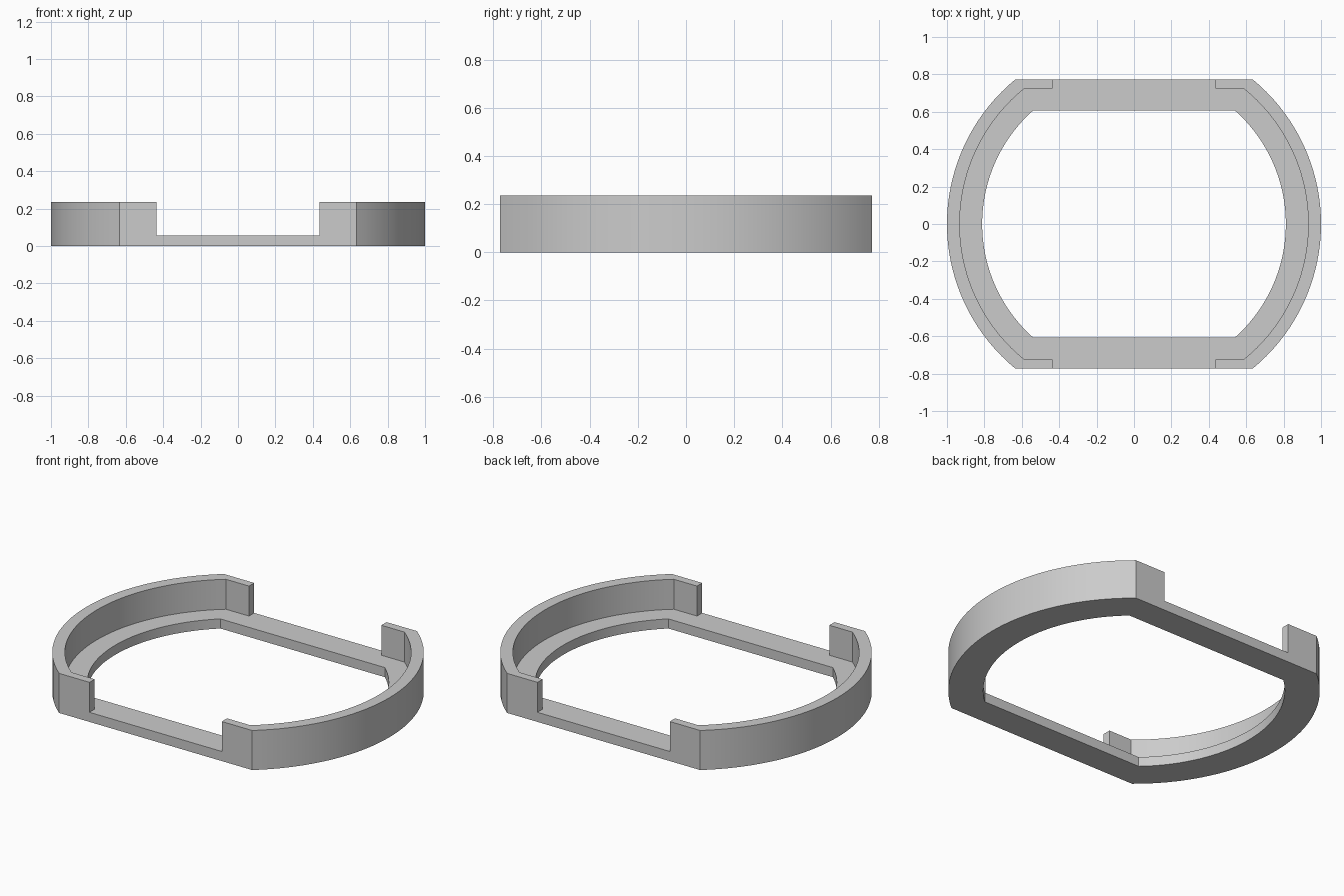
import bpy
import bmesh
from math import asin, cos, sin, radians

if "Cube" in bpy.data.objects:
    bpy.data.objects.remove(bpy.data.objects["Cube"])

HEIGHT, FLOOR = 0.235, 0.057
SLOT = 0.435      # half width of the openings at front and back
ARC_STEPS = 36

grey = bpy.data.materials.new("plain grey")
grey.use_nodes = True
grey.diffuse_color = (0.6, 0.6, 0.6, 1)
grey.node_tree.nodes["Principled BSDF"].inputs["Base Color"].default_value = (0.6, 0.6, 0.6, 1)


def cut_circle(radius, flat, tab=None):
    """Circle outline with flat front and back, plus optional tabs through the flats."""
    limit = asin(flat / radius)
    right = []
    for i in range(ARC_STEPS + 1):
        a = limit * (2 * i / ARC_STEPS - 1)
        right.append((radius * cos(a), radius * sin(a)))
    if tab:
        right = [(tab, -1), (tab, -flat)] + right + [(tab, flat), (tab, 1)]
    return right + [(-x, -y) for x, y in right]


def prism(name, outline, bottom, top):
    bm = bmesh.new()
    face = bm.faces.new([bm.verts.new((x, y, bottom)) for x, y in outline])
    up = bmesh.ops.extrude_face_region(bm, geom=[face])
    verts = [v for v in up["geom"] if isinstance(v, bmesh.types.BMVert)]
    bmesh.ops.translate(bm, vec=(0, 0, top - bottom), verts=verts)
    bmesh.ops.recalc_face_normals(bm, faces=bm.faces)
    mesh = bpy.data.meshes.new(name)
    bm.to_mesh(mesh)
    bm.free()
    mesh.materials.append(grey)
    obj = bpy.data.objects.new(name, mesh)
    bpy.context.collection.objects.link(obj)
    return obj


# Solid body, then the stepped recess with its wall openings, then the through hole
frame = prism("stepped_ring_frame", cut_circle(1, 0.773), 0, HEIGHT)
cutters = [
    prism("recess_cutter", cut_circle(0.932, 0.724, SLOT), FLOOR, 1),
    prism("hole_cutter", cut_circle(0.812, 0.606), -1, 1),
]
bpy.ops.object.select_all(action="DESELECT")
bpy.context.view_layer.objects.active = frame
frame.select_set(True)
for cutter in cutters:
    cutter.hide_render = True
    mod = frame.modifiers.new(cutter.name, "BOOLEAN")
    mod.operation = "DIFFERENCE"
    mod.solver = "EXACT"
    mod.object = cutter
    bpy.ops.object.modifier_apply(modifier=mod.name)
    bpy.data.objects.remove(cutter)

# Smooth curved walls with crisp corners
bpy.ops.object.shade_smooth_by_angle(angle=radians(25))
